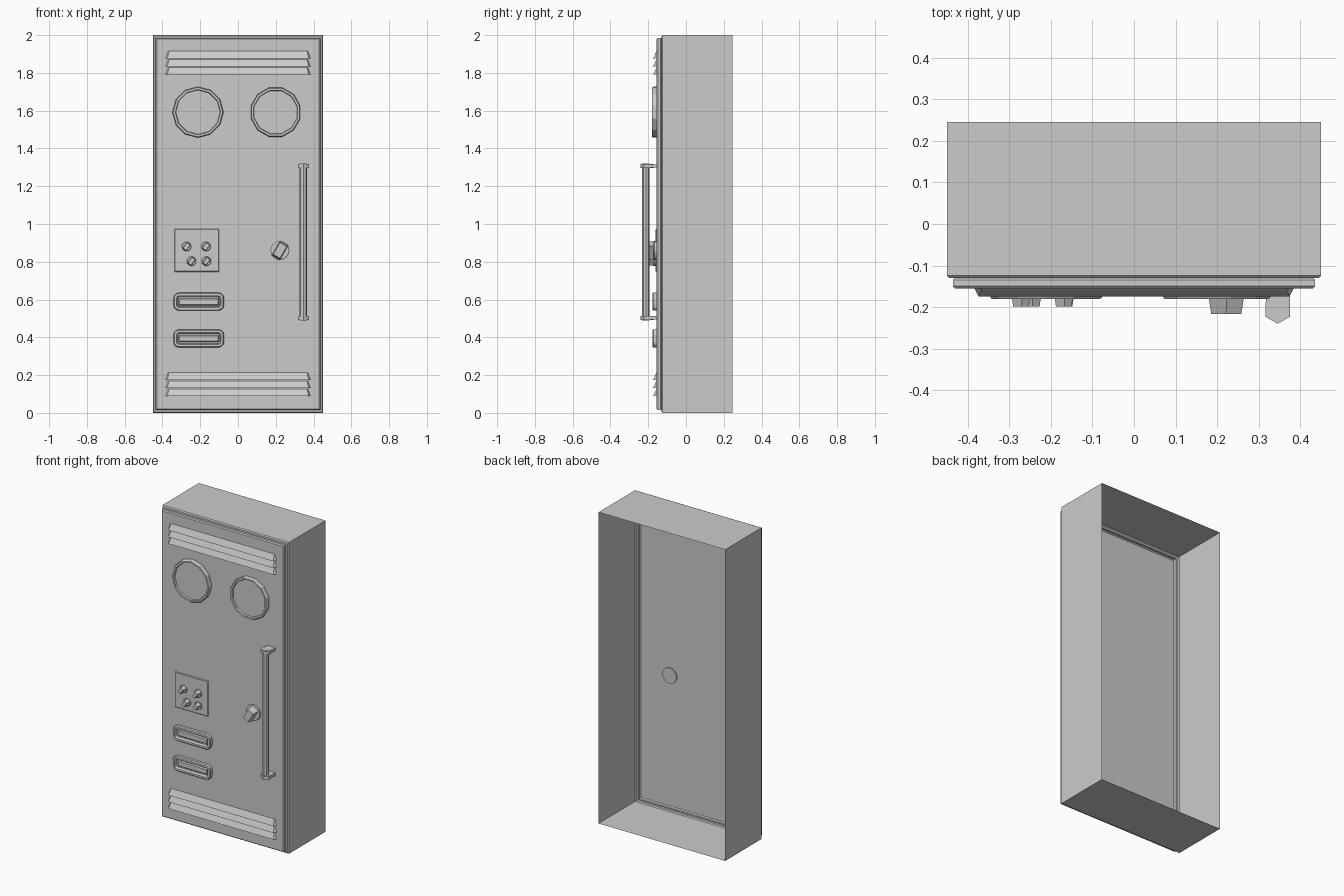
import bpy, bmesh
from math import sin, cos, pi, radians

if "Cube" in bpy.data.objects:
    bpy.data.objects.remove(bpy.data.objects["Cube"])

DOOR = -0.155  # y of the door face


def loft(name, loops, cap_start=False, cap_end=True):
    """Skin a list of equal-length 3D point loops."""
    bm = bmesh.new()
    rows = [[bm.verts.new(p) for p in loop] for loop in loops]
    n = len(rows[0])
    for a, b in zip(rows, rows[1:]):
        for i in range(n):
            j = (i + 1) % n
            bm.faces.new((a[i], a[j], b[j], b[i]))
    if cap_start:
        bm.faces.new(rows[0][::-1])
    if cap_end:
        bm.faces.new(rows[-1])
    bmesh.ops.recalc_face_normals(bm, faces=bm.faces)
    mesh = bpy.data.meshes.new(name)
    bm.to_mesh(mesh)
    bm.free()
    ob = bpy.data.objects.new(name, mesh)
    bpy.context.collection.objects.link(ob)
    return ob


def rect(cx, cz, hw, hh, y, angle=0.0):
    """Rectangle facing the front, turned by angle about y."""
    c, s = cos(angle), sin(angle)
    return [(cx + u * hw * c - v * hh * s, y, cz + u * hw * s + v * hh * c)
            for u, v in ((-1, -1), (1, -1), (1, 1), (-1, 1))]


def disc(cx, cz, r, y, n=12, phase=0.0):
    return [(cx + r * cos(phase + 2 * pi * i / n), y,
             cz + r * sin(phase + 2 * pi * i / n)) for i in range(n)]


def round_rect(cx, cz, hw, hh, r, y, seg=3):
    pts = []
    for k, (u, v) in enumerate(((1, 1), (-1, 1), (-1, -1), (1, -1))):
        for i in range(seg + 1):
            a = (k + i / seg) * pi / 2
            pts.append((cx + u * (hw - r) + r * cos(a), y,
                        cz + v * (hh - r) + r * sin(a)))
    return pts


def post(name, x, y, r, z0, z1, n=6):
    """Upright prism with a corner facing the front."""
    loops = [[(x + r * sin(2 * pi * i / n), y - r * cos(2 * pi * i / n), z)
              for i in range(n)] for z in (z0, z1)]
    return loft(name, loops, cap_start=True)


# Cabinet shell, open at the back, stepping in to the raised door
steps = [(0, 0.245), (0, -0.124), (0.006, -0.13), (0.018, -0.13),
         (0.014, -0.135), (0.014, -0.149), (0.02, DOOR)]
loft("cabinet_shell_and_door",
     [rect(0, 1, 0.45 - d, 1 - d, y) for d, y in steps])

# Vent louvres, three at the top and three at the bottom
for place, z_top in (("top", 1.915), ("bottom", 0.213)):
    for i in range(3):
        zt = z_top - i * 0.043
        zb = zt - 0.038
        back = [(-.384, DOOR, zb), (.384, DOOR, zb), (.37, DOOR, zt), (-.37, DOOR, zt)]
        front = [(-.374, -.174, zb), (.374, -.174, zb),
                 (.366, -.158, zt - .003), (-.366, -.158, zt - .003)]
        loft(f"{place}_louvre_{i + 1}", [back, front])

# Round gauges with a bevelled rim and a recessed face
for side, x, turn in (("left", -0.212, 0), ("right", 0.199, pi / 12)):
    rim = [(0.135, DOOR), (0.135, -0.172), (0.131, -0.18),
           (0.12, -0.18), (0.117, -0.17)]
    loft(f"{side}_gauge", [disc(x, 1.592, r, y, 12, turn) for r, y in rim])

# Control plate
plate = [(0, DOOR), (0, -0.159), (0.003, -0.162)]
loft("control_plate",
     [rect(-0.218, 0.86, 0.118 - d, 0.113 - d, y) for d, y in plate])


# Rotary knobs: round base with a tapered grip across it
def knob(name, x, z, r, y_back, y_base, y_tip, angle):
    loft(name + "_base", [disc(x, z, r, y_back, 16), disc(x, z, r, y_base, 16),
                          disc(x, z, r * .9, y_base - .003, 16)], cap_start=True)
    loft(name + "_grip", [rect(x, z, r * .5, r * .88, y_base, angle),
                          rect(x, z, r * .42, r * .72, y_tip, angle)])


knob("main_knob", 0.222, 0.86, 0.05, -0.148, -0.168, -0.217, radians(-30))
for i, (x, z) in enumerate(((-.272, .881), (-.169, .881), (-.246, .803), (-.167, .803))):
    knob(f"small_knob_{i + 1}", x, z, 0.025, DOOR, -0.167, -0.198, radians(-35))

# Raised slot frames with a recessed centre
for name, z in (("upper", 0.589), ("lower", 0.394)):
    prof = [(0, .03, DOOR), (0, .03, -.172), (.005, .025, -.178),
            (.017, .013, -.178), (.022, .008, -.161)]
    loft(f"{name}_slot",
         [round_rect(-.208, z, .134 - d, .048 - d, r, y) for d, r, y in prof])
    loft(f"{name}_slot_insert", [rect(-.208, z, .108, .02, -.16),
                                 rect(-.208, z, .102, .014, -.168)])

# Door handle: bar, end collars and brackets
HX = 0.346
post("handle_bar", HX, -0.212, 0.02, 0.49, 1.32, 8)
for name, z in (("lower", 0.503), ("upper", 1.307)):
    post(f"{name}_handle_collar", HX, -0.206, 0.034, z - 0.011, z + 0.011)
    loft(f"{name}_handle_bracket", [rect(HX, z, 0.029, 0.009, DOOR),
                                    rect(HX, z, 0.029, 0.009, -0.19)])
